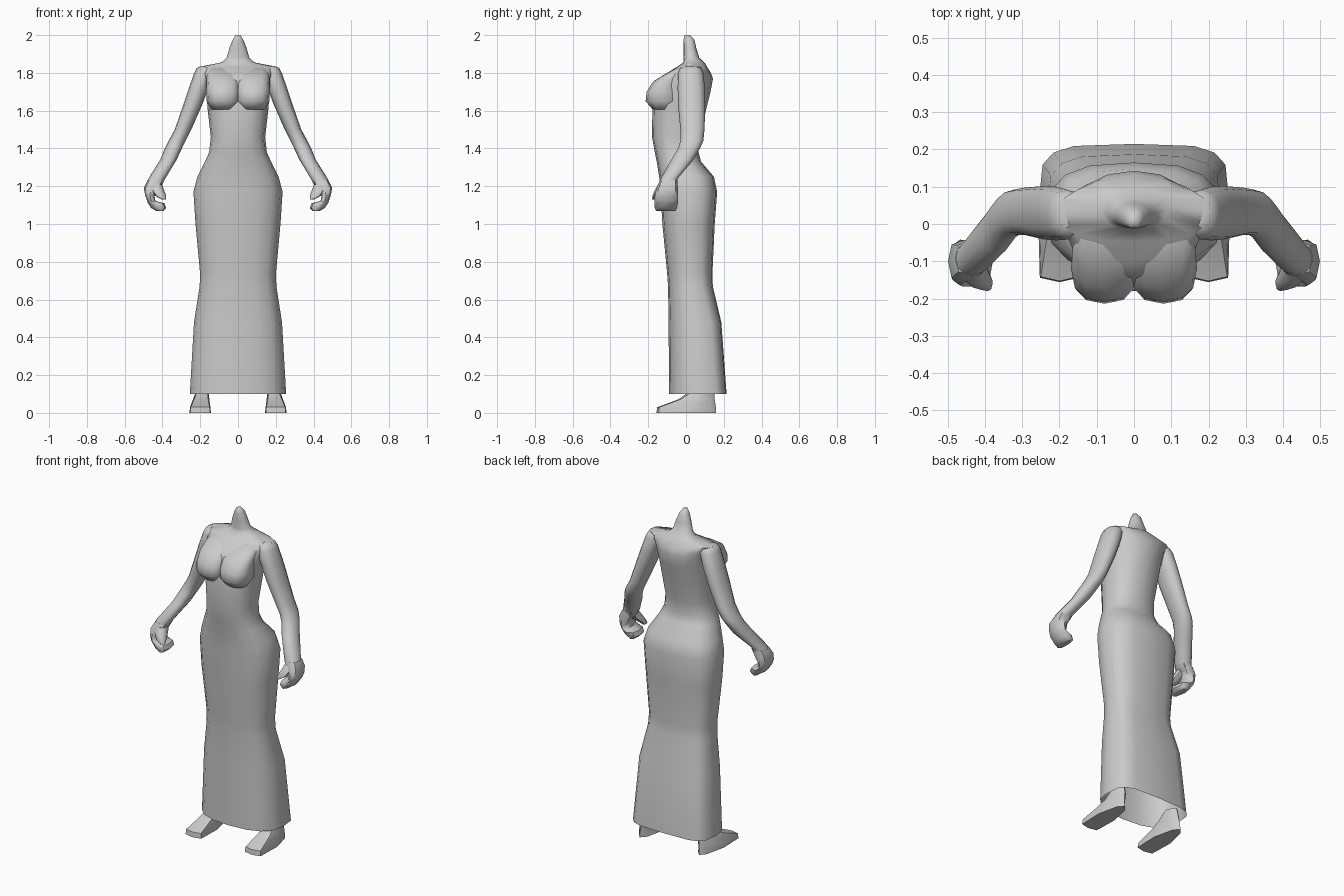
import bpy, bmesh, math

grey = bpy.data.materials.new("light grey")
grey.diffuse_color = (0.6, 0.6, 0.6, 1)


def loft(name, rings, n=12, power=2.3, side=1, taper=0.0, open_bottom=False, sharp=50):
    """Skin rings (z, x min, x max, y min, y max[, front and back squareness])."""
    bm = bmesh.new()
    loops = []
    for z, x0, x1, y0, y1, *own in rings:
        front, back = own if own else (power, power)
        loop = []
        for i in range(n):
            a = 2 * math.pi * i / n
            c, s = math.cos(a), math.sin(a)
            p = front if s < 0 else back
            u = math.copysign(abs(c) ** (2 / p), c)
            v = math.copysign(abs(s) ** (2 / p), s)
            u *= 1 - taper * max(0, v)
            x = (x0 + x1) / 2 + u * (x1 - x0) / 2
            y = (y0 + y1) / 2 + v * (y1 - y0) / 2
            loop.append(bm.verts.new((side * x, y, z)))
        loops.append(loop)
    for a, b in zip(loops, loops[1:]):
        for i in range(n):
            j = (i + 1) % n
            bm.faces.new((a[i], a[j], b[j], b[i]))
    bm.faces.new(loops[-1])
    if not open_bottom:
        bm.faces.new(loops[0][::-1])
    bmesh.ops.recalc_face_normals(bm, faces=bm.faces)
    mesh = bpy.data.meshes.new(name)
    bm.to_mesh(mesh)
    bm.free()
    mesh.materials.append(grey)
    ob = bpy.data.objects.new(name, mesh)
    bpy.context.collection.objects.link(ob)
    bpy.ops.object.select_all(action='DESELECT')
    ob.select_set(True)
    bpy.context.view_layer.objects.active = ob
    bpy.ops.object.shade_smooth_by_angle(angle=math.radians(sharp))
    return ob


# Long open-hemmed gown, torso and neck:
# z, half width, front y, back y, front squareness, back squareness
body = [
    (0.10, 0.255, -0.09, 0.215, 2.4, 4.2), (0.48, 0.233, -0.092, 0.187, 2.4, 3.7),
    (0.67, 0.203, -0.095, 0.142, 2.4, 3.2), (0.74, 0.201, -0.10, 0.14, 2.4, 3.0),
    (1.00, 0.225, -0.125, 0.152, 2.4, 2.9), (1.17, 0.236, -0.135, 0.165, 2.4, 2.8),
    (1.25, 0.215, -0.142, 0.148, 2.4, 2.7), (1.33, 0.175, -0.155, 0.08, 2.4, 2.5),
    (1.38, 0.153, -0.165, 0.066, 2.4, 2.4), (1.46, 0.144, -0.18, 0.076, 2.4, 2.3),
    (1.60, 0.160, -0.178, 0.105, 2.4, 2.2), (1.70, 0.168, -0.17, 0.13, 2.5, 2.1),
    (1.77, 0.176, -0.14, 0.143, 2.6, 2.1), (1.80, 0.188, -0.10, 0.132, 2.5, 2.2),
    (1.832, 0.207, -0.048, 0.112, 2.4, 2.3), (1.855, 0.088, -0.015, 0.098, 2.3, 2.3),
    (1.88, 0.060, -0.012, 0.070, 2.2, 2.2), (1.93, 0.046, -0.012, 0.055, 2.2, 2.2),
    (1.975, 0.028, -0.013, 0.044, 2.2, 2.2), (2.00, 0.012, -0.008, 0.022, 2.0, 2.0),
]
loft("gown_body", [(z, -w, w, f, b, p, q) for z, w, f, b, p, q in body],
     n=16, open_bottom=True, sharp=75)

for side, label in ((1, "left"), (-1, "right")):
    # Bust, sinking into the chest at the top
    loft(label + "_bust", [
        (1.605, 0.015, 0.14, -0.175, -0.05), (1.65, -0.008, 0.166, -0.214, -0.03),
        (1.70, -0.010, 0.169, -0.208, -0.03), (1.755, -0.010, 0.167, -0.174, -0.02),
        (1.79, -0.002, 0.165, -0.118, -0.01), (1.825, 0.035, 0.15, -0.055, 0.02)],
        power=2.5, side=side, sharp=75)

    # Arm from shoulder to wrist
    loft(label + "_arm", [
        (1.19, 0.412, 0.49, -0.145, -0.05), (1.24, 0.385, 0.475, -0.135, -0.045),
        (1.34, 0.325, 0.412, -0.078, 0.04), (1.40, 0.297, 0.388, -0.042, 0.074),
        (1.44, 0.277, 0.368, -0.03, 0.092),
        (1.50, 0.247, 0.335, -0.03, 0.098), (1.63, 0.190, 0.290, -0.042, 0.102),
        (1.72, 0.155, 0.260, -0.044, 0.1), (1.80, 0.130, 0.232, -0.042, 0.092),
        (1.826, 0.125, 0.218, -0.03, 0.08), (1.836, 0.12, 0.195, -0.005, 0.055)],
        side=side, sharp=75)

    # Palm and curled fingers
    loft(label + "_hand", [
        (1.07, 0.395, 0.435, -0.16, -0.055), (1.085, 0.38, 0.46, -0.165, -0.048),
        (1.11, 0.39, 0.477, -0.168, -0.043), (1.122, 0.437, 0.481, -0.168, -0.043),
        (1.15, 0.442, 0.491, -0.165, -0.042), (1.19, 0.415, 0.499, -0.157, -0.043),
        (1.23, 0.393, 0.48, -0.138, -0.046)],
        n=8, power=2.8, side=side)

    # Thumb
    loft(label + "_thumb", [
        (1.13, 0.380, 0.405, -0.18, -0.145), (1.15, 0.380, 0.44, -0.177, -0.125),
        (1.18, 0.392, 0.46, -0.165, -0.09), (1.21, 0.402, 0.46, -0.145, -0.07)],
        n=8, side=side)

    # Wedge-shaped foot: square toe, narrow heel, ankle inside the hem
    loft(label + "_foot", [
        (0.0, 0.143, 0.257, -0.156, 0.16, 9, 3), (0.03, 0.146, 0.254, -0.153, 0.158, 9, 3),
        (0.072, 0.152, 0.238, -0.04, 0.152, 5, 3), (0.10, 0.153, 0.228, 0.0, 0.15, 3, 3),
        (0.14, 0.157, 0.222, 0.05, 0.14, 2.5, 2.5)],
        n=8, side=side, taper=0.45, sharp=40)
